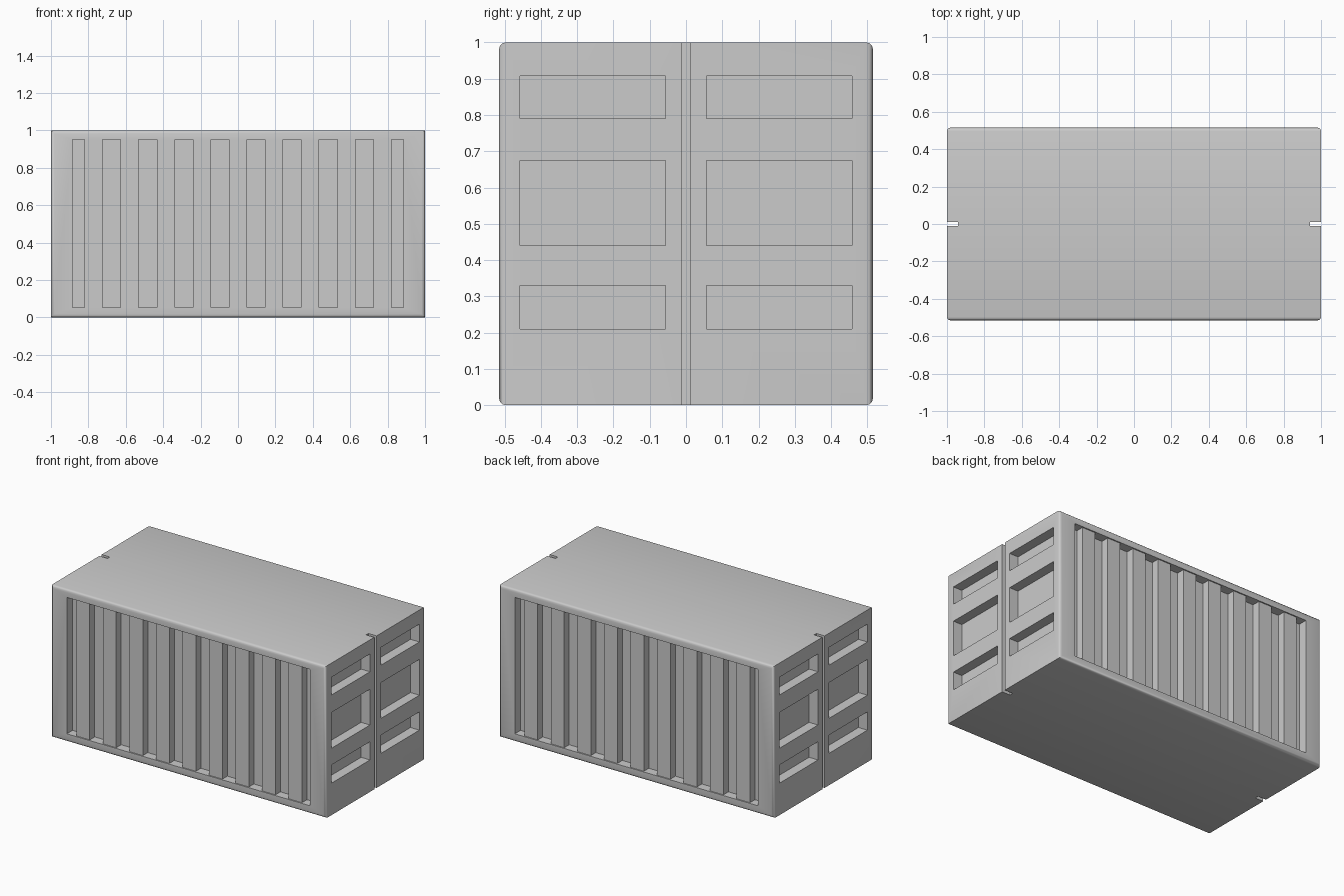
import bpy, bmesh
from mathutils import Matrix, Vector

if "Cube" in bpy.data.objects:
    bpy.data.objects.remove(bpy.data.objects["Cube"])

HALF_Y = 0.515


def add_box(bm, x, y, z):
    """Axis-aligned box from (min, max) ranges."""
    size = Vector((abs(x[1] - x[0]), abs(y[1] - y[0]), abs(z[1] - z[0])))
    mid = Vector((sum(x) / 2, sum(y) / 2, sum(z) / 2))
    m = Matrix.Translation(mid) @ Matrix.Diagonal((*size, 1))
    bmesh.ops.create_cube(bm, size=1, matrix=m)


def make_object(name, bm):
    bmesh.ops.recalc_face_normals(bm, faces=bm.faces)
    mesh = bpy.data.meshes.new(name)
    bm.to_mesh(mesh)
    bm.free()
    obj = bpy.data.objects.new(name, mesh)
    bpy.context.collection.objects.link(obj)
    return obj


# container body, rounded around its two long side faces
bm = bmesh.new()
add_box(bm, (-1, 1), (-HALF_Y, HALF_Y), (0, 1))
rim = [e for e in bm.edges if abs(e.verts[0].co.y - e.verts[1].co.y) < 1e-4]
bmesh.ops.bevel(bm, geom=rim, offset=0.018, segments=3, profile=0.5, affect='EDGES')
body = make_object("container_body", bm)

# cutters: side panels, door gaps and door panels
bm = bmesh.new()
for s in (-1, 1):
    add_box(bm, (-0.885, 0.885), (s * (HALF_Y - 0.06), s * 0.6), (0.053, 0.95))
    add_box(bm, (s * 0.94, s * 1.1), (-0.012, 0.012), (-0.1, 1.1))
    for t in (-1, 1):
        for z in ((0.21, 0.33), (0.44, 0.675), (0.79, 0.907)):
            add_box(bm, (s * 0.935, s * 1.1), (t * 0.056, t * 0.457), z)
cutter = make_object("recess_cutter", bm)
cutter.hide_render = True
cutter.hide_viewport = False

cut = body.modifiers.new("recesses", 'BOOLEAN')
cut.operation = 'DIFFERENCE'
cut.solver = 'EXACT'
cut.object = cutter
bpy.context.view_layer.objects.active = body
body.select_set(True)
bpy.ops.object.modifier_apply(modifier=cut.name)
bpy.data.objects.remove(cutter)
bpy.ops.object.shade_smooth_by_angle(angle=0.7)

# vertical ribs inside both side panels
for s, side in ((-1, "front"), (1, "back")):
    bm = bmesh.new()
    for i in range(9):
        x = -0.772 + i * 0.193
        add_box(bm, (x - 0.048, x + 0.048),
                (s * (HALF_Y - 0.065), s * (HALF_Y - 0.008)), (0.05, 0.953))
    make_object(side + "_ribs", bm)
